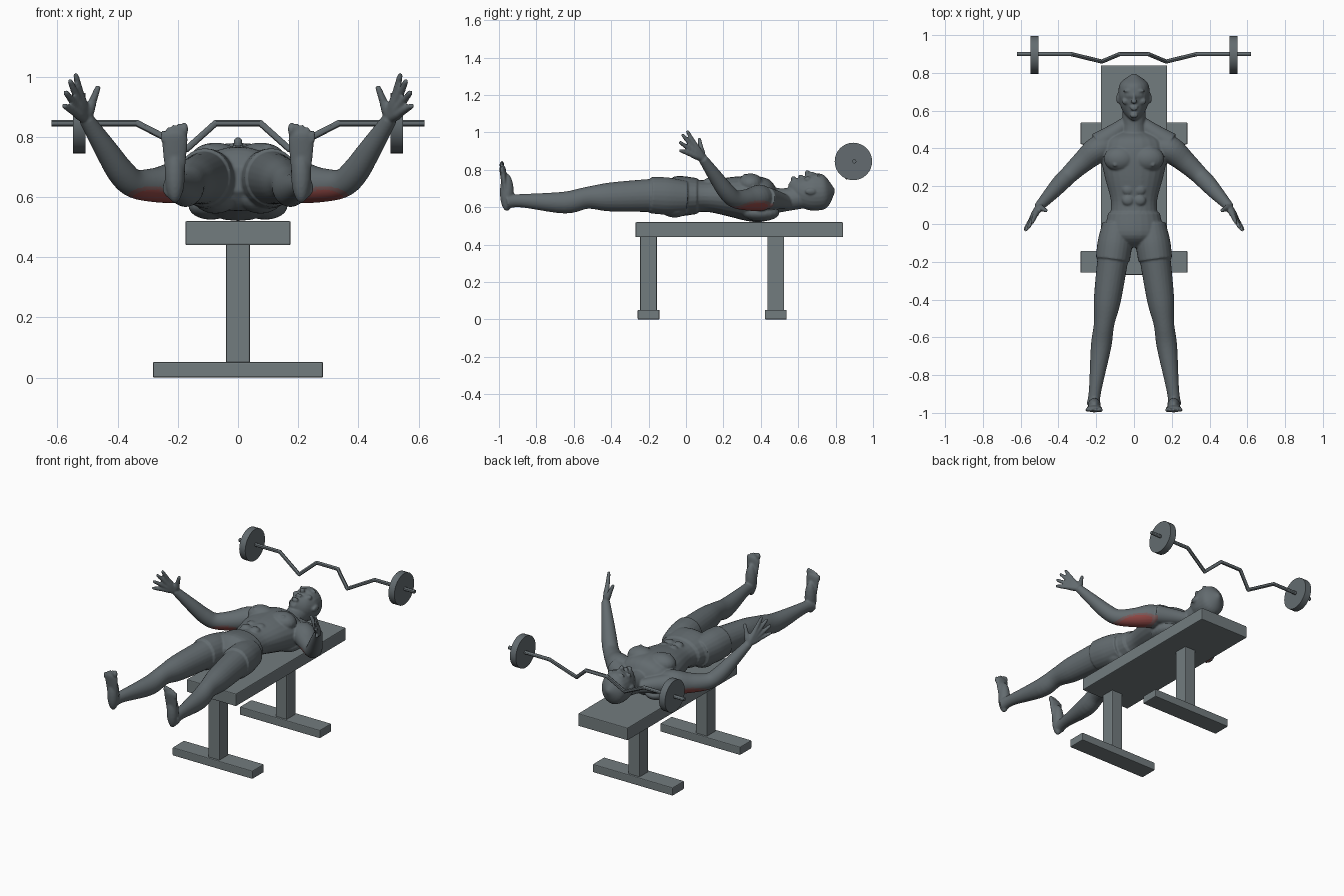
import bpy, bmesh, math
from mathutils import Vector, Matrix

if "Cube" in bpy.data.objects:
    bpy.data.objects.remove(bpy.data.objects["Cube"])


def material(name, *rgb):
    made = bpy.data.materials.new(name)
    made.use_nodes = True
    made.diffuse_color = (*rgb, 1)
    shader = made.node_tree.nodes["Principled BSDF"]
    shader.inputs["Base Color"].default_value = (*rgb, 1)
    return made


bench_grey = material("bench grey", .17, .2, .21)
body_grey = material("body grey", .125, .148, .16)
dull_red = material("dull red", .19, .1, .1)
muscle_red = material("muscle red", .28, .065, .06)


def finish(name, bm, *materials):
    bmesh.ops.recalc_face_normals(bm, faces=bm.faces)
    mesh = bpy.data.meshes.new(name)
    bm.to_mesh(mesh)
    bm.free()
    made = bpy.data.objects.new(name, mesh)
    bpy.context.collection.objects.link(made)
    for each in materials:
        mesh.materials.append(each)
    bpy.ops.object.select_all(action="DESELECT")
    made.select_set(True)
    bpy.context.view_layer.objects.active = made
    return made


def placed(centre, size):
    return Matrix.Translation(centre) @ Matrix.Diagonal((*size, 1))


def box(name, y, width, length, bottom, top):
    bm = bmesh.new()
    bmesh.ops.create_cube(bm, size=1, matrix=placed((0, y, (bottom + top) / 2),
                                                    (width, length, top - bottom)))
    bmesh.ops.bevel(bm, geom=bm.edges[:], offset=.005, segments=2, affect="EDGES", profile=.5)
    finish(name, bm, bench_grey)


def blob(bm, centre, size):
    bmesh.ops.create_uvsphere(bm, u_segments=20, v_segments=12, radius=1,
                              matrix=placed(centre, size))


def smooth_path(points, steps):
    # Catmull-Rom interpolation of centre and radius together
    knots = [Vector(point) for point in points]
    knots = [knots[0], *knots, knots[-1]]
    path = []
    for before, start, end, after in zip(knots, knots[1:], knots[2:], knots[3:]):
        leave, arrive = (end - before) / 2, (after - start) / 2
        for step in range(steps):
            t = step / steps
            ease = t * t * (3 - 2 * t)
            path.append(start.lerp(end, ease) + leave * t * (1 - t) ** 2 - arrive * t * t * (1 - t))
    return path + [knots[-1]]


def loft(bm, points, side=1, flat=1, hint=(0, 0, 1), steps=5, sides=24):
    # each point is x, y, z, radius; flat scales the radius along the hint
    path = smooth_path([(x * side, *rest) for x, *rest in points], steps)
    centres = [node.xyz for node in path]
    last = len(path) - 1
    rings = []
    for i, node in enumerate(path):
        tangent = (centres[min(i + 1, last)] - centres[max(i - 1, 0)]).normalized()
        across = tangent.cross(Vector(hint)).normalized()
        up = across.cross(tangent) * flat
        angles = [math.tau * k / sides for k in range(sides)]
        rings.append([bm.verts.new(centres[i] + node.w * (across * math.cos(a) + up * math.sin(a)))
                      for a in angles])
    for ring, following in zip(rings, rings[1:]):
        for k in range(sides):
            bm.faces.new((ring[k - 1], ring[k], following[k], following[k - 1]))
    bm.faces.new(rings[0])
    bm.faces.new(rings[-1])


# Bench
box("bench_pad", .285, .35, 1.11, .44, .52)
for label, y in (("front", -.2), ("back", .48)):
    box(label + "_bench_post", y, .08, .09, .045, .445)
    box(label + "_bench_foot", y, .566, .116, 0, .052)

# Barbell with a cranked grip
bar_radius, bar_height = .011, .845
curl_bar = bmesh.new()
half = [(.62, .9, bar_height), (.335, .9, bar_height), (.17, .86, .76), (.075, .9, bar_height)]
bends = half + [(-x, y, z) for x, y, z in reversed(half)]
for start, end in zip(bends, bends[1:]):
    loft(curl_bar, [(*start, bar_radius), (*end, bar_radius)], steps=1, sides=12)
for bend in bends[1:-1]:
    blob(curl_bar, bend, [bar_radius] * 3)
finish("curl_bar", curl_bar, body_grey)
bpy.ops.object.shade_smooth_by_angle()
for label, side in (("left", 1), ("right", -1)):
    plate = bmesh.new()
    loft(plate, [(x, .895, bar_height, .1) for x in (.506, .548)], side, steps=1, sides=32)
    finish(label + "_weight_plate", plate, body_grey)
    bpy.ops.object.shade_smooth_by_angle()

# Torso, pelvis, neck and head
body = bmesh.new()
loft(body, [(0, .49, .63, .07), (0, .44, .635, .155), (0, .36, .645, .175),
            (0, .25, .655, .155), (0, .12, .66, .122), (0, .03, .66, .13)], flat=.7)
loft(body, [(0, .06, .66, .137), (0, -.06, .66, .15), (0, -.125, .66, .06)], flat=.7)
loft(body, [(0, .44, .635, .075), (0, .53, .64, .062), (0, .65, .66, .062)])
loft(body, [(0, .557, .735, .015), (0, .6, .705, .058), (0, .65, .685, .079),
            (0, .7, .682, .083), (0, .75, .685, .07), (0, .795, .69, .008)], flat=1.2)

# Nose bridge, nose tip, lips and chin
blob(body, (0, .663, .778), (.009, .03, .014))
blob(body, (0, .648, .783), (.016, .012, .016))
for y, width in ((.619, .024), (.607, .02)):
    blob(body, (0, y, .765), (width, .006, .01))
blob(body, (0, .575, .752), (.022, .015, .014))

wrist = Vector((.505, .09, .86))
index_tip, little_tip = Vector((.54, .005, 1.01)), Vector((.58, -.035, .905))
thumb_tip = Vector((.463, .07, .97))

for side in (1, -1):
    # Ear, brow, eye and cheek
    blob(body, (side * .085, .665, .685), (.009, .028, .017))
    blob(body, (side * .032, .705, .768), (.026, .008, .012))
    blob(body, (side * .032, .686, .763), (.014, .007, .01))
    blob(body, (side * .045, .65, .75), (.02, .018, .015))

    # Chest, stomach, shoulder blade, buttock and neck muscles
    blob(body, (side * .075, .345, .725), (.085, .068, .056))
    blob(body, (side * .1, .315, .771), (.012, .012, .007))
    for row in range(3):
        blob(body, (side * .031, .235 - row * .055, .738), (.032, .029, .02))
    blob(body, (side * .09, .4, .57), (.075, .1, .045))
    blob(body, (side * .075, -.06, .6), (.075, .08, .055))
    loft(body, [(.02, .55, .625, .033), (.1, .485, .64, .048), (.19, .425, .65, .06)], side)

    # Shorts leg, then bare leg, splayed at a constant slope
    shorts = [(0, .655, .08), (-.1, .66, .092), (-.19, .665, .09)]
    bare = [(-.15, .665, .083), (-.4, .655, .072), (-.53, .65, .054), (-.65, .625, .054),
            (-.88, .635, .033), (-.96, .63, .035)]
    for part in (shorts, bare):
        loft(body, [(.087 - .135 * y, y, z, radius) for y, z, radius in part], side, flat=1.08)

    # Heel, forefoot and toes
    blob(body, (side * .21, -.958, .68), (.034, .037, .1))
    loft(body, [(.21, -.965, .66, .03), (.21, -.972, .73, .038), (.21, -.98, .8, .043),
                (.21, -.983, .82, .03)], side, flat=.4, hint=(0, 1, 0))
    for toe in range(5):
        radius = .0095 if toe else .013
        blob(body, (side * (.178 + toe * .0175), -.984, .825 - toe * toe * .0015),
             (radius, radius, .023))

    # Arm from shoulder to wrist
    loft(body, [(.12, .41, .645, .055), (.19, .395, .65, .071), (.27, .33, .64, .058),
                (.345, .26, .645, .048), (.39, .215, .685, .046), (.44, .16, .76, .038),
                (*wrist, .025)], side)

    # Fingers fan out from the wrist, the middle ones longest, then the thumb
    tips = [thumb_tip]
    for finger in range(4):
        share = finger / 3
        reach = 1 + .15 * math.sin(math.pi * share)
        tips.append(wrist + reach * (index_tip.lerp(little_tip, share) - wrist))
    for tip in tips:
        loft(body, [(*wrist.lerp(tip, t), radius) for t, radius in
                    ((0, .018), (.3, .018), (.55, .0135), (.95, .0095), (1, .004))],
             side, steps=4, sides=12)

# Fuse the body into one smooth skin
finish("body", body, body_grey, dull_red, muscle_red)
figure = bpy.context.object
fuse = figure.modifiers.new("fuse", "REMESH")
fuse.mode = "VOXEL"
fuse.voxel_size = .0055
relax = figure.modifiers.new("relax", "SMOOTH")
relax.iterations = 3
bpy.ops.object.convert(target="MESH")

# Highlight the muscle on the underside of each upper arm
for face in bpy.context.object.data.polygons:
    x, y, z = face.center
    distance = math.hypot((abs(x) - .285) / .09, (z - .59) / .045)
    on_arm = abs(x) > .19 and y > .15
    face.material_index = (distance < 1) + (distance < .75) if on_arm else 0
bpy.ops.object.shade_smooth()
